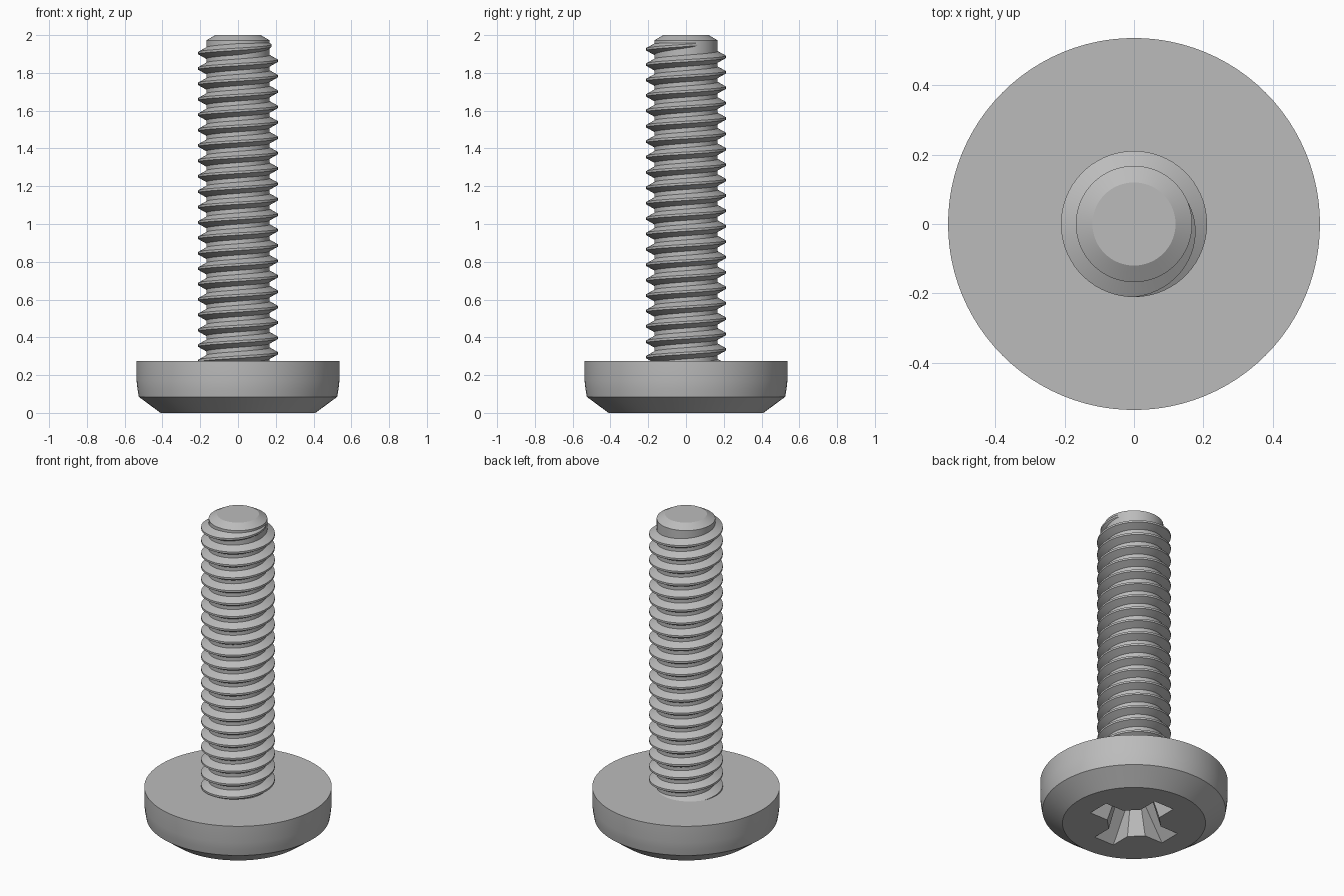
import bpy, bmesh, math
from math import sin, cos, pi, tau

cube = bpy.data.objects.get("Cube")
if cube:
    bpy.data.objects.remove(cube, do_unlink=True)

steel = bpy.data.materials.new("plain_grey_steel")
steel.use_nodes = True
GREY = (0.5, 0.5, 0.5, 1)
steel.diffuse_color = GREY
steel.node_tree.nodes["Principled BSDF"].inputs["Base Color"].default_value = GREY


def loft(name, rings, closed_ring=True):
    """Skin a list of equal-length point rings and cap both ends."""
    bm = bmesh.new()
    rows = [[bm.verts.new(p) for p in ring] for ring in rings]
    n = len(rows[0])
    for a, b in zip(rows, rows[1:]):
        for i in range(n):
            j = (i + 1) % n
            bm.faces.new((a[i], a[j], b[j], b[i]))
    bm.faces.new(rows[0][::-1])
    bm.faces.new(rows[-1])
    bmesh.ops.recalc_face_normals(bm, faces=bm.faces)
    mesh = bpy.data.meshes.new(name)
    bm.to_mesh(mesh)
    bm.free()
    mesh.materials.append(steel)
    obj = bpy.data.objects.new(name, mesh)
    bpy.context.collection.objects.link(obj)
    return obj


def lathe(name, profile, segments):
    return loft(name, [[(r * cos(tau * i / segments), r * sin(tau * i / segments), z)
                        for i in range(segments)] for r, z in profile])


def activate(obj):
    bpy.ops.object.select_all(action="DESELECT")
    obj.select_set(True)
    bpy.context.view_layer.objects.active = obj


def smooth(obj):
    activate(obj)
    bpy.ops.object.shade_smooth_by_angle(angle=math.radians(25))


# Pan head, with its wide bearing face upwards
head = lathe("screw_head", [(0.41, 0), (0.525, 0.085), (0.532, 0.125),
                            (0.537, 0.17), (0.537, 0.275)], 96)


# Tapered cross recess in the underside of the head
def cross(length, half_width, corner, z):
    arm = [(length, -half_width), (length, half_width),
           (corner, half_width)]
    pts = []
    for k in range(4):
        c, s = round(cos(k * pi / 2)), round(sin(k * pi / 2))
        pts += [(x * c - y * s, x * s + y * c, z)
                for x, y in [(corner, -half_width)] + arm]
    return pts


cutter = loft("recess_cutter", [cross(0.283, 0.072, 0.147, -0.02),
                                cross(0.11, 0.045, 0.085, 0.2)])
cutter.hide_render = True
cut = head.modifiers.new("recess", "BOOLEAN")
cut.operation = "DIFFERENCE"
cut.solver = "EXACT"
cut.object = cutter
activate(head)
bpy.ops.object.modifier_apply(modifier=cut.name)
bpy.data.objects.remove(cutter, do_unlink=True)
smooth(head)

# Shank core with a chamfered tip
CORE = 0.168
smooth(lathe("shank_core", [(CORE, 0.25), (CORE, 1.972), (0.12, 2.0)], 64))

# Right-handed thread, running out near the tip
PITCH, CREST, STEPS = 0.0815, 0.211, 64
end = 2 * pi + pi / 6
fade = 1.5 * pi
start = end - 21 * tau
rings = []
for i in range(21 * STEPS + 1):
    a = start + tau * i / STEPS
    z = 1.905 + PITCH * (a - pi) / tau
    t = max(0, (a - fade) / (end - fade))
    crest = CREST + (CORE - 0.003 - CREST) * t
    base = 0.032 - 0.02 * t
    rings.append([(r * cos(a), r * sin(a), z + dz) for r, dz in
                  ((CORE - 0.004, -base), (crest, -0.006),
                   (crest, 0.006), (CORE - 0.004, base))])
smooth(loft("screw_thread", rings))
